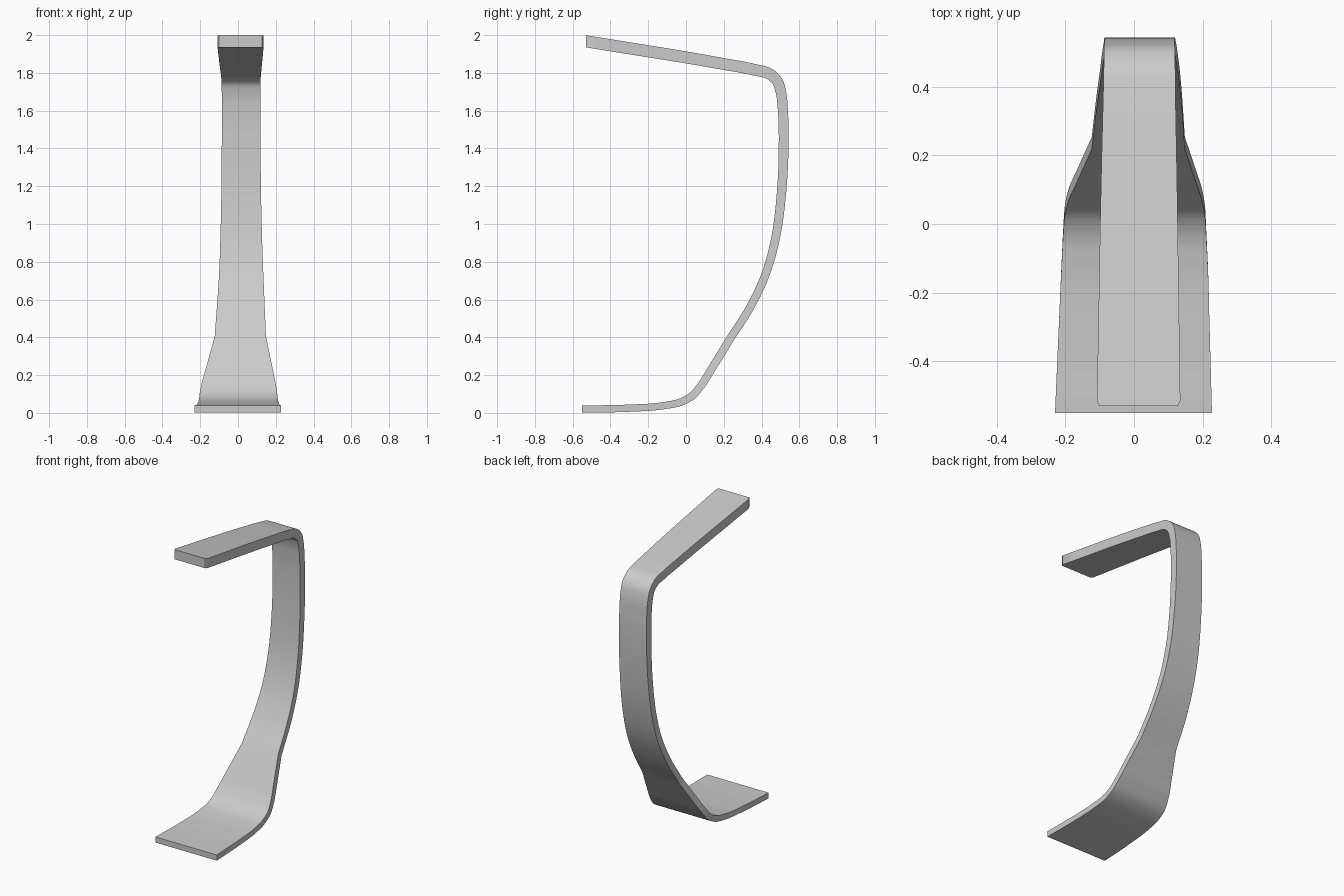
import bpy, bmesh, math
from mathutils import Vector

cube = bpy.data.objects.get("Cube")
if cube:
    bpy.data.objects.remove(cube, do_unlink=True)

grey = bpy.data.materials.new("plain_grey")
grey.use_nodes = True
colour = (0.6, 0.6, 0.6, 1)
grey.diffuse_color = colour
grey.node_tree.nodes["Principled BSDF"].inputs["Base Color"].default_value = colour

# Stations along the band: y, z, thickness, right edge x, left edge x
foot = [(-.55, .02, .038, -.23, .227), (-.3, .025, .038, -.219, .22),
        (-.12, .038, .038, -.211, .215), (-.02, .06, .039, -.206, .21),
        (.035, .092, .04, -.202, .207), (.08, .145, .041, -.192, .199),
        (.14, .24, .042, -.166, .18), (.235, .395, .042, -.123, .148)]
stem = [foot[-1], (.34, .56, .043, -.111, .141), (.42, .73, .044, -.1, .134),
        (.475, .93, .046, -.093, .127), (.505, 1.16, .049, -.088, .122),
        (.517, 1.42, .052, -.086, .119), (.513, 1.6, .053, -.085, .118),
        (.502, 1.7, .055, -.086, .118), (.483, 1.757, .057, -.087, .119),
        (.445, 1.793, .059, -.088, .12), (.36, 1.817, .061, -.09, .121),
        (.2, 1.847, .062, -.094, .124), (-.515, 1.965, .064, -.108, .135)]
STEPS = 6


def smooth_run(points):
    """Spline through the stations with chord-length tangents."""
    knots = [0.0]
    for a, b in zip(points, points[1:]):
        knots.append(knots[-1] + math.dist(a[:2], b[:2]))
    pts = [Vector(p) for p in points]
    last = len(pts) - 1
    slopes = []
    for i in range(last + 1):
        lo, hi = max(i - 1, 0), min(i + 1, last)
        slope = (pts[hi] - pts[lo]) / (knots[hi] - knots[lo])
        if 0 < i < last:
            before, after = knots[i] - knots[lo], knots[hi] - knots[i]
            slope = ((pts[i] - pts[lo]) / before * after
                     + (pts[hi] - pts[i]) / after * before) / (before + after)
        slopes.append(slope)
    out = []
    for i in range(last):
        h = knots[i + 1] - knots[i]
        for s in range(STEPS):
            t = s / STEPS
            out.append(pts[i] * (1 + 2 * t) * (1 - t) ** 2
                       + slopes[i] * (h * t * (1 - t) ** 2)
                       + pts[i + 1] * (t * t * (3 - 2 * t))
                       + slopes[i + 1] * (h * t * t * (t - 1)))
    return out + [pts[-1]]


# Foot and stem meet in a crease; the upper tip is narrowed for its cut corners
rows = smooth_run(foot)[:-1] + smooth_run(stem)
rows.append(Vector((-.53, 1.967, .065, -.1, .127)))

bm = bmesh.new()
rings = []
for i, (y, z, thick, right, left) in enumerate(rows):
    a, b = rows[max(i - 1, 0)], rows[min(i + 1, len(rows) - 1)]
    along = Vector((0, b[0] - a[0], b[1] - a[1])).normalized()
    normal = Vector((0, -along.z, along.y)) * thick / 2
    if i == 0:
        normal = Vector((0, 0, thick / 2))
    elif i >= len(rows) - 2:
        normal = Vector((0, 0, -thick / 2))
    rings.append([bm.verts.new(Vector((x, y, z)) + normal * side)
                  for x, side in ((right, -1), (left, -1), (left, 1), (right, 1))])
for a, b in zip(rings, rings[1:]):
    for k in range(4):
        n = (k + 1) % 4
        bm.faces.new((a[k], a[n], b[n], b[k]))
bm.faces.new(rings[0][::-1])
bm.faces.new(rings[-1])
bmesh.ops.recalc_face_normals(bm, faces=bm.faces)

mesh = bpy.data.meshes.new("curved_band")
bm.to_mesh(mesh)
bm.free()
mesh.materials.append(grey)
band = bpy.data.objects.new("curved_band", mesh)
bpy.context.collection.objects.link(band)
bpy.ops.object.select_all(action='DESELECT')
band.select_set(True)
bpy.context.view_layer.objects.active = band
bpy.ops.object.shade_smooth_by_angle(angle=math.radians(30))
